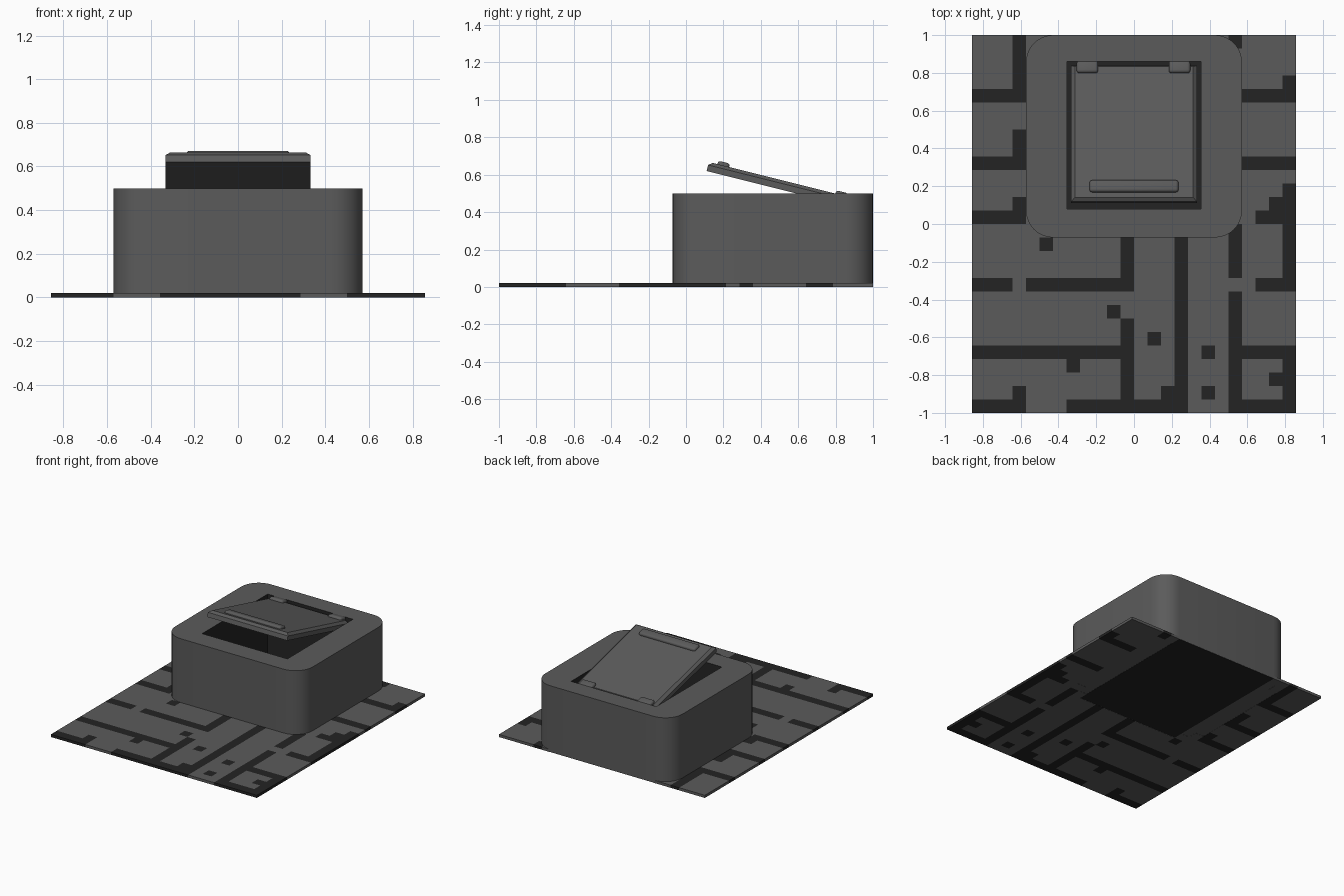
import bpy, bmesh, math
from mathutils import Matrix, Vector

if "Cube" in bpy.data.objects:
    bpy.data.objects.remove(bpy.data.objects["Cube"])


def material(name, v):
    m = bpy.data.materials.new(name)
    m.diffuse_color = (v, v, v, 1)
    m.use_nodes = True
    m.node_tree.nodes["Principled BSDF"].inputs["Base Color"].default_value = m.diffuse_color
    return m


GREY = material("grey", 0.105)
DARK = material("dark grey", 0.017)
CELL = 2 / 28
COLS, ROWS = 24, 28


def make(name, bm, *mats):
    bmesh.ops.recalc_face_normals(bm, faces=bm.faces)
    me = bpy.data.meshes.new(name)
    bm.to_mesh(me)
    bm.free()
    ob = bpy.data.objects.new(name, me)
    for m in mats:
        me.materials.append(m)
    bpy.context.collection.objects.link(ob)
    return ob


def activate(ob):
    bpy.ops.object.select_all(action='DESELECT')
    ob.select_set(True)
    bpy.context.view_layer.objects.active = ob


def finish(ob, smooth=True):
    """Apply modifiers and shade."""
    activate(ob)
    for mod in list(ob.modifiers):
        bpy.ops.object.modifier_apply(modifier=mod.name)
    if smooth:
        bpy.ops.object.shade_smooth_by_angle(angle=math.radians(35))


def cube(bm, lo, hi):
    lo, hi = Vector(lo), Vector(hi)
    mat = Matrix.Translation((lo + hi) / 2) @ Matrix.Diagonal((*(hi - lo), 1))
    return bmesh.ops.create_cube(bm, size=1, matrix=mat)["verts"]


# Ground plate: tiled maze of dark grooves (column, row, width, height from top left)
dark_runs = [
    (3, 0, 1, 5), (0, 4, 4, 1), (3, 7, 1, 3), (0, 9, 4, 1), (3, 12, 1, 2), (0, 13, 4, 1),
    (19, 0, 1, 1), (20, 4, 4, 1), (23, 3, 1, 2), (20, 9, 4, 1), (23, 11, 1, 8),
    (22, 12, 1, 2), (21, 13, 1, 1), (21, 18, 3, 1), (19, 14, 1, 4), (19, 19, 1, 9),
    (20, 23, 4, 1), (23, 23, 1, 5), (22, 25, 1, 1), (19, 27, 5, 1), (11, 15, 1, 4),
    (4, 18, 8, 1), (0, 18, 3, 1), (11, 21, 1, 7), (0, 23, 12, 1), (7, 24, 1, 1),
    (5, 15, 1, 1), (10, 20, 1, 1), (13, 22, 1, 1), (15, 15, 1, 13), (17, 23, 1, 1),
    (17, 26, 1, 1), (14, 26, 1, 1), (0, 27, 4, 1), (3, 26, 1, 1), (7, 27, 9, 1),
]
dark_cells = {(c + i, r + j) for c, r, w, h in dark_runs for i in range(w) for j in range(h)}


def under_box(c, r):
    # distance in cells from the box footprint edge; its rounded corners stay tiled
    dx, dy = min(c - 4, 19 - c), min(r, 14 - r)
    return dx >= 0 and dy >= 0 and not (dx < 2 and dy < 2 and dx + dy < 2)


bm = bmesh.new()
for c in range(COLS):
    for r in range(ROWS):
        if under_box(c, r):
            continue
        x, y = (c - COLS / 2) * CELL, 1 - r * CELL
        f = bm.faces.new([bm.verts.new((x + a * CELL, y - b * CELL, 0.02))
                          for a, b in ((0, 0), (0, 1), (1, 1), (1, 0))])
        f.material_index = int((c, r) in dark_cells)
bmesh.ops.remove_doubles(bm, verts=bm.verts, dist=0.001)
plate = make("ground_plate", bm, GREY, DARK)
plate.modifiers.new("thickness", 'SOLIDIFY').thickness = 0.02
finish(plate, smooth=False)

# Box body: rounded block with a dark rectangular shaft cut from the top
bm = bmesh.new()
X0, Y0, Y1, RAD, SEG = 8 * CELL, -CELL, 1.0, 0.143, 8
ring = []
for k, (cx, cy) in enumerate([(X0 - RAD, Y1 - RAD), (RAD - X0, Y1 - RAD),
                              (RAD - X0, Y0 + RAD), (X0 - RAD, Y0 + RAD)]):
    for i in range(SEG + 1):
        a = math.pi / 2 * (k + i / SEG)
        ring.append(bm.verts.new((cx + RAD * math.cos(a), cy + RAD * math.sin(a), 0.001)))
base = bm.faces.new(ring)
ext = bmesh.ops.extrude_face_region(bm, geom=[base], use_keep_orig=True)
for v in ext["geom"]:
    if isinstance(v, bmesh.types.BMVert):
        v.co.z = 0.5
box = make("box_body", bm, GREY, DARK)

bm = bmesh.new()
cube(bm, (-0.355, 0.08, 0.03), (0.355, 0.86, 0.7))
for f in bm.faces:
    f.material_index = 1
cutter = make("shaft_cutter", bm, GREY, DARK)
cutter.hide_render = True
cut = box.modifiers.new("shaft", 'BOOLEAN')
cut.object, cut.operation, cut.solver = cutter, 'DIFFERENCE', 'EXACT'
finish(box)
bpy.data.objects.remove(cutter)

# Dark panel on the underside of the box
bm = bmesh.new()
cube(bm, (-6 * CELL, Y0 + 0.002, 0), (6 * CELL, Y1 - 0.002, 0.008))
make("underside_panel", bm, DARK)

# Lid frame: origin on the hinge edge, tilted open
TILT = Matrix.Translation((0, 0.83, 0.44)) @ Matrix.Rotation(math.radians(-14), 4, 'X')

# Lid: slab with a chamfered upper edge
bm = bmesh.new()
cube(bm, (-0.333, -0.742, 0), (0.333, 0, 0.033))
top = next(f for f in bm.faces if f.normal.z > 0.9)
ext = bmesh.ops.extrude_face_region(bm, geom=[top])
bmesh.ops.delete(bm, geom=[top], context='FACES_ONLY')
for v in ext["geom"]:
    if isinstance(v, bmesh.types.BMVert):
        v.co.x -= math.copysign(0.02, v.co.x)
        v.co.y += 0.02 if v.co.y < -0.3 else -0.008
        v.co.z = 0.05
lid = make("lid", bm, GREY)
lid.matrix_world = TILT


# Rounded handle bar and hinges riding on the lid
def rounded_bar(name, lo, hi, radius):
    bm = bmesh.new()
    cube(bm, lo, hi)
    bmesh.ops.bevel(bm, geom=bm.edges[:], offset=radius, segments=3,
                    profile=0.5, affect='EDGES')
    ob = make(name, bm, GREY)
    ob.matrix_world = TILT
    finish(ob)


rounded_bar("lid_handle", (-0.235, -0.695, 0.03), (0.235, -0.63, 0.069), 0.014)
for side, x in (("left", -0.247), ("right", 0.241)):
    rounded_bar("hinge_" + side, (x - 0.057, -0.045, 0.02), (x + 0.057, 0.022, 0.068), 0.015)
